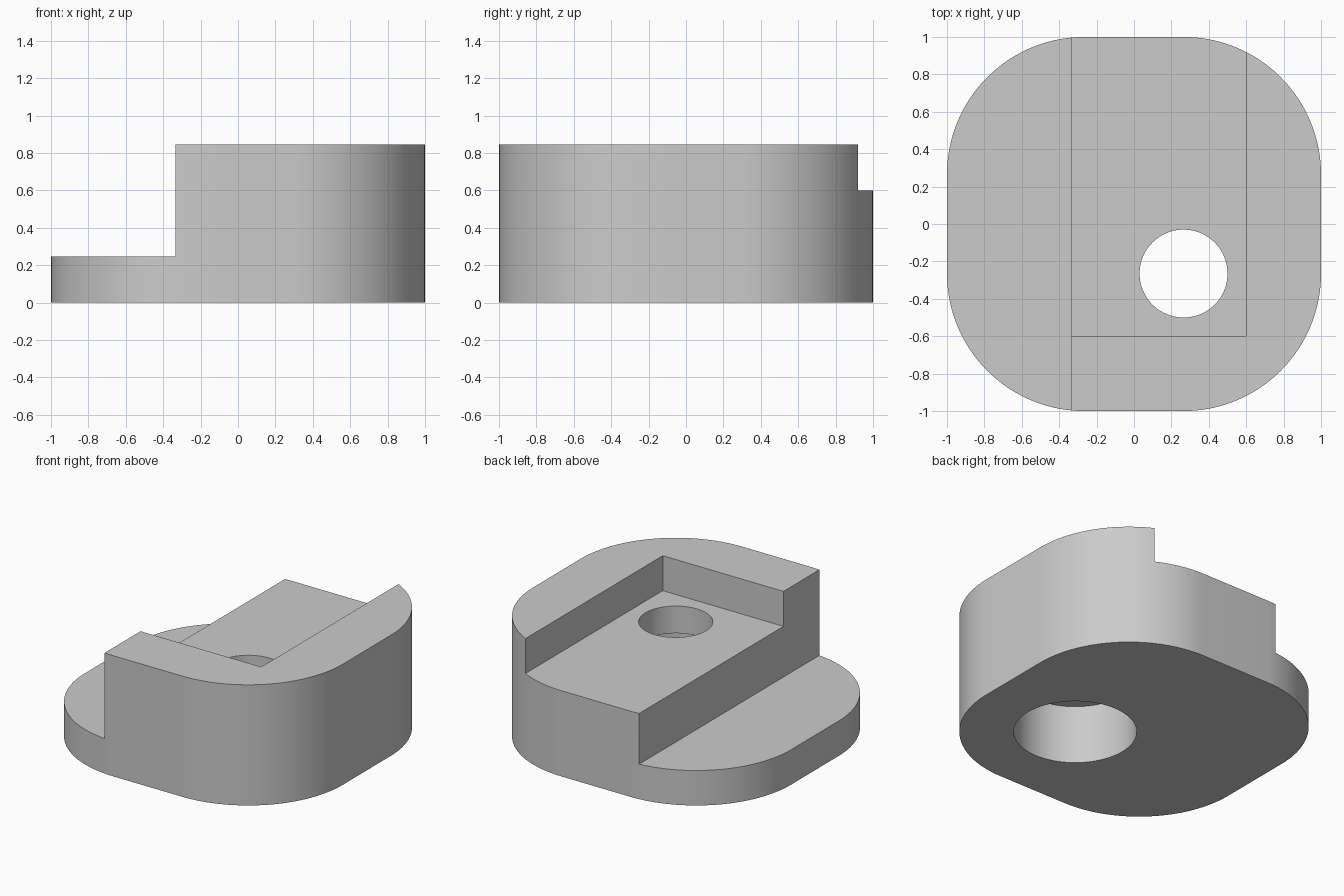
import bpy
import bmesh
from math import sin, cos, pi, radians
from mathutils import Matrix, Vector

default_cube = bpy.data.objects.get("Cube")
if default_cube:
    bpy.data.objects.remove(default_cube, do_unlink=True)

HEIGHT, LEDGE, POCKET, BORE = 0.845, 0.245, 0.6, 0.41
CORNER = 0.265          # corner arc centre offset, shared with the hole
RADIUS = 1 - CORNER
STEP_X = -0.335

grey = bpy.data.materials.new("plain_grey")
grey.use_nodes = True
colour = (0.6, 0.6, 0.6, 1)
grey.diffuse_color = colour
grey.node_tree.nodes["Principled BSDF"].inputs["Base Color"].default_value = colour


def make_object(name, bm):
    mesh = bpy.data.meshes.new(name)
    bmesh.ops.recalc_face_normals(bm, faces=bm.faces)
    bm.to_mesh(mesh)
    bm.free()
    mesh.materials.append(grey)
    obj = bpy.data.objects.new(name, mesh)
    bpy.context.collection.objects.link(obj)
    return obj


def box(name, low, high):
    low, high = Vector(low), Vector(high)
    size = high - low
    bm = bmesh.new()
    bmesh.ops.create_cube(bm, size=1, matrix=Matrix.Translation((low + high) / 2)
                          @ Matrix.Diagonal((*size, 1)))
    return make_object(name, bm)


def cylinder(name, radius, bottom, top):
    bm = bmesh.new()
    bmesh.ops.create_cone(bm, cap_ends=True, segments=96, radius1=radius,
                          radius2=radius, depth=top - bottom,
                          matrix=Matrix.Translation((CORNER, -CORNER, (top + bottom) / 2)))
    return make_object(name, bm)


# Rounded square body
bm = bmesh.new()
outline = []
steps = 32
for corner, (sx, sy) in enumerate([(1, 1), (-1, 1), (-1, -1), (1, -1)]):
    for i in range(steps + 1):
        a = (corner + i / steps) * pi / 2
        outline.append(bm.verts.new((sx * CORNER + RADIUS * cos(a),
                                     sy * CORNER + RADIUS * sin(a), 0)))
base = bm.faces.new(outline)
extruded = bmesh.ops.extrude_face_region(bm, geom=[base], use_keep_orig=True)
top_verts = [g for g in extruded["geom"] if isinstance(g, bmesh.types.BMVert)]
bmesh.ops.translate(bm, verts=top_verts, vec=(0, 0, HEIGHT))
body = make_object("stepped_block", bm)

# Side ledge, open-backed pocket, through hole and counterbore
cutters = [
    box("ledge_cutter", (-2, -2, LEDGE), (STEP_X, 2, 2)),
    box("pocket_cutter", (-1.5, -0.6, POCKET), (0.6, 1.5, 1.5)),
    cylinder("hole_cutter", 0.235, -0.5, 1.2),
    cylinder("counterbore_cutter", 0.39, -0.3, BORE),
]
bpy.ops.object.select_all(action="DESELECT")
bpy.context.view_layer.objects.active = body
body.select_set(True)
for cutter in cutters:
    cutter.hide_render = True
    cut = body.modifiers.new(cutter.name, "BOOLEAN")
    cut.operation = "DIFFERENCE"
    cut.solver = "EXACT"
    cut.object = cutter
    bpy.ops.object.modifier_apply(modifier=cut.name)
    bpy.data.objects.remove(cutter, do_unlink=True)

bpy.ops.object.shade_smooth_by_angle(angle=radians(30))
